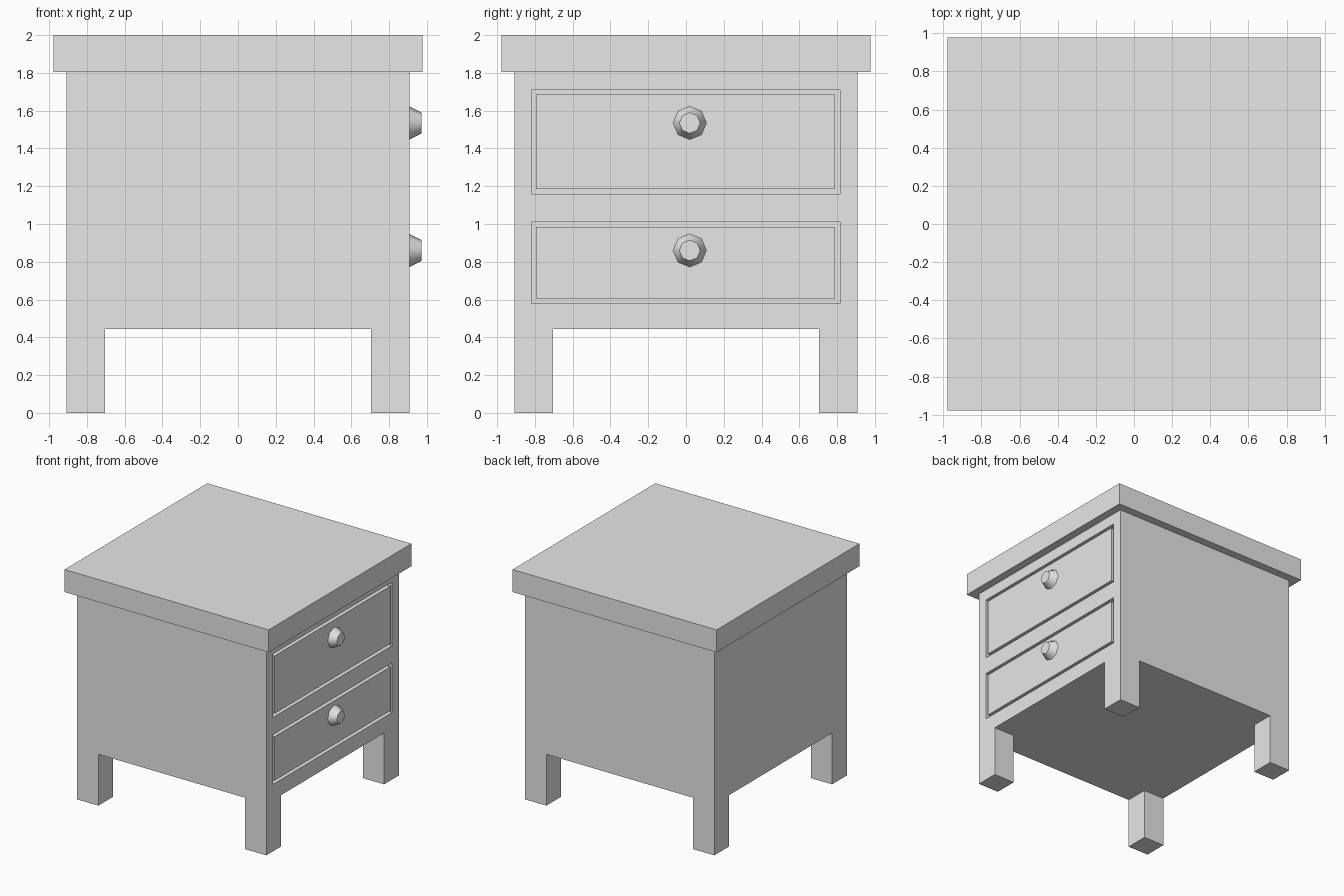
import bpy
import bmesh
from math import radians
from mathutils import Matrix, Vector

cube = bpy.data.objects.get("Cube")
if cube:
    bpy.data.objects.remove(cube, do_unlink=True)

GREY = (0.8, 0.8, 0.8, 1)
grey = bpy.data.materials.new("plain grey")
grey.use_nodes = True
grey.diffuse_color = GREY
grey.node_tree.nodes["Principled BSDF"].inputs["Base Color"].default_value = GREY

HALF = 0.907       # half width of the cabinet
LEG = 0.203        # leg thickness
LEG_TOP = 0.445
GAP = 0.025        # groove width around each drawer
DEPTH = 0.04       # groove depth


def finish(name, bm):
    mesh = bpy.data.meshes.new(name)
    bm.to_mesh(mesh)
    bm.free()
    mesh.materials.append(grey)
    obj = bpy.data.objects.new(name, mesh)
    bpy.context.collection.objects.link(obj)
    return obj


def box_bmesh(low, high):
    low, high = Vector(low), Vector(high)
    bm = bmesh.new()
    place = Matrix.Translation((low + high) / 2) @ Matrix.Diagonal(high - low).to_4x4()
    bmesh.ops.create_cube(bm, size=1, matrix=place)
    return bm


# Overhanging top
finish("top_board", box_bmesh((-0.978, -0.978, 1.805), (0.978, 0.978, 2)))

# Cabinet and legs in one piece: a grid of floor cells, corners pulled down
bm = box_bmesh((-HALF, -HALF, LEG_TOP), (HALF, HALF, 1.805))
inner = HALF - LEG
floor = [f for f in bm.faces if f.normal.z < -0.5]
for axis in ((1, 0, 0), (0, 1, 0)):
    for side in (-inner, inner):
        cut = bmesh.ops.bisect_plane(
            bm, geom=bm.verts[:] + bm.edges[:] + bm.faces[:],
            plane_co=Vector(axis) * side, plane_no=axis)
corners = [f for f in bm.faces if f.normal.z < -0.5
           and min(abs(c) for c in f.calc_center_median().xy) > inner]
legs = bmesh.ops.extrude_face_region(bm, geom=corners)["geom"]
bmesh.ops.delete(bm, geom=corners, context='FACES_ONLY')
for v in legs:
    if isinstance(v, bmesh.types.BMVert):
        v.co.z = 0
bmesh.ops.dissolve_limit(bm, angle_limit=radians(1), verts=bm.verts[:], edges=bm.edges[:])
bmesh.ops.recalc_face_normals(bm, faces=bm.faces[:])
cabinet = finish("cabinet_with_legs", bm)

# Drawers: a pocket in the cabinet, a flush front inside it and a knob
DRAWERS = {"upper": (1.16, 1.71, 1.535), "lower": (0.58, 1.01, 0.86)}
for name, (bottom, top, knob_z) in DRAWERS.items():
    cutter = finish(name + "_pocket_cutter", box_bmesh(
        (HALF - DEPTH, -0.818, bottom), (HALF + 0.1, 0.815, top)))
    cutter.hide_render = True
    cutter.hide_viewport = True
    pocket = cabinet.modifiers.new(name + " pocket", 'BOOLEAN')
    pocket.operation = 'DIFFERENCE'
    pocket.solver = 'EXACT'
    pocket.object = cutter

    finish(name + "_drawer_front", box_bmesh(
        (HALF - DEPTH, -0.818 + GAP, bottom + GAP), (HALF, 0.815 - GAP, top - GAP)))

    # Eight-sided tapered knob pointing along +x
    bm = bmesh.new()
    bmesh.ops.create_cone(
        bm, cap_ends=True, segments=8, radius1=0.088, radius2=0.055, depth=0.065,
        matrix=Matrix.Translation((HALF + 0.0325, 0.02, knob_z)) @ Matrix.Rotation(radians(90), 4, 'Y'))
    knob = finish(name + "_knob", bm)
    bpy.ops.object.select_all(action='DESELECT')
    knob.select_set(True)
    bpy.context.view_layer.objects.active = knob
    bpy.ops.object.shade_smooth_by_angle(angle=radians(50))
